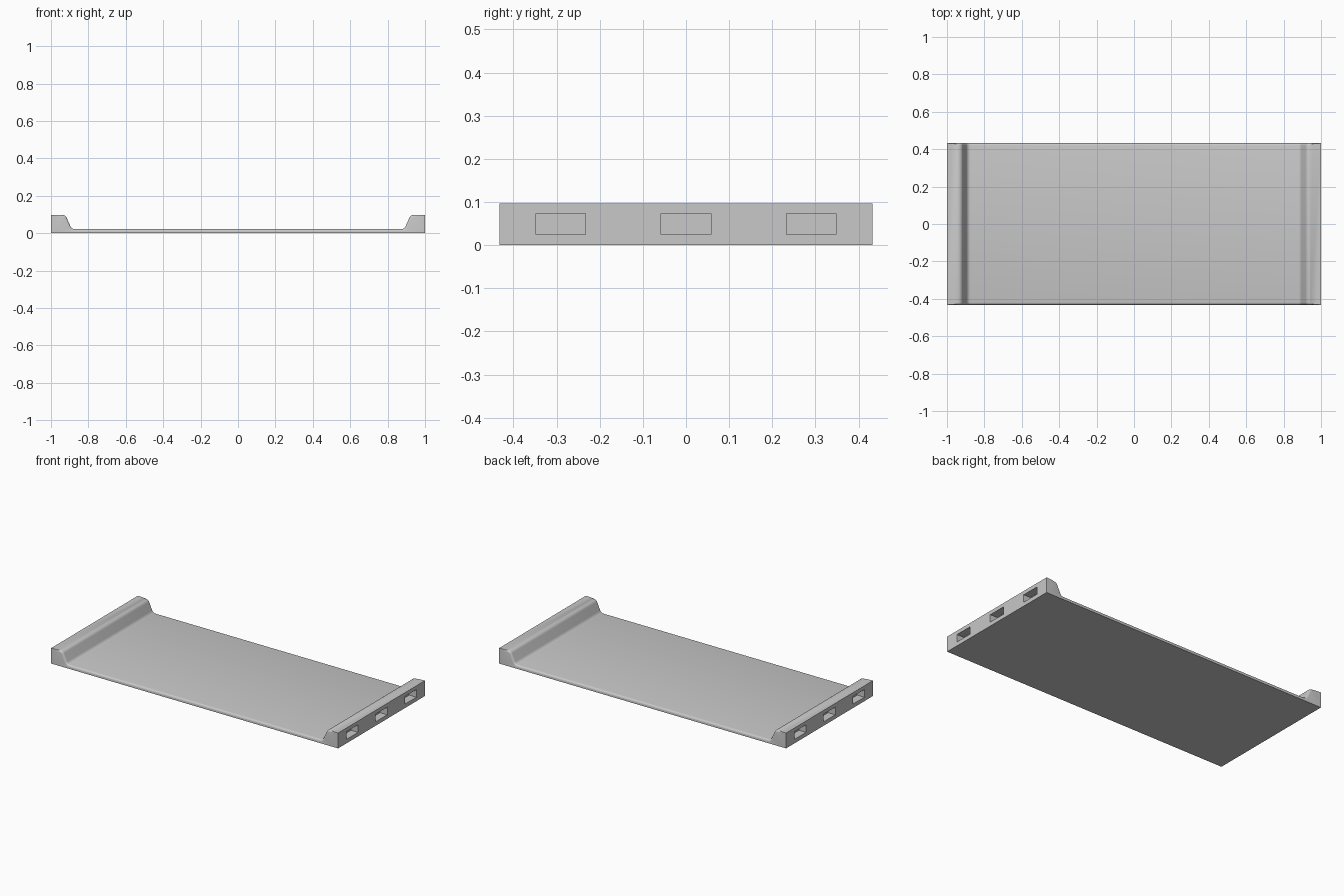
import bpy, bmesh, math
from mathutils import Vector

cube = bpy.data.objects.get("Cube")
if cube:
    bpy.data.objects.remove(cube, do_unlink=True)

HALF_Y = 0.432
TOP = 0.097
FLOOR = 0.022
EDGE_ROUND = 0.012
POCKET_DEPTH = 0.05

grey = bpy.data.materials.new("light grey")
grey.use_nodes = True
colour = (0.58, 0.58, 0.58, 1)
grey.diffuse_color = colour
grey.node_tree.nodes["Principled BSDF"].inputs["Base Color"].default_value = colour


def fillet(prev, corner, nxt, radius, steps=6):
    """Points of an arc that rounds one profile corner."""
    c = Vector(corner)
    a, b = (Vector(prev) - c).normalized(), (Vector(nxt) - c).normalized()
    half = a.angle(b) / 2
    centre = c + (a + b).normalized() * radius / math.sin(half)
    start = (c + a * radius / math.tan(half) - centre).normalized()
    end = (c + b * radius / math.tan(half) - centre).normalized()
    return [centre + start.slerp(end, i / steps).normalized() * radius
            for i in range(steps + 1)]


# Tray cross-section: thin floor with a sloped, rounded lip at each end
outer, crest, foot, middle = (1, TOP), (0.923, TOP), (0.889, FLOOR), (0, FLOOR)
right = [Vector((1, 0)), Vector(outer)]
right += fillet(outer, crest, foot, 0.024)
right += fillet(crest, foot, middle, 0.024)
profile = right + [Vector((-p.x, p.y)) for p in reversed(right)]

bm = bmesh.new()
face = bm.faces.new([bm.verts.new((p.x, -HALF_Y, p.y)) for p in profile])
extruded = bmesh.ops.extrude_face_region(bm, geom=[face])["geom"]
moved = [v for v in extruded if isinstance(v, bmesh.types.BMVert)]
bmesh.ops.translate(bm, verts=moved, vec=(0, 2 * HALF_Y, 0))
# Extruding an open face keeps the first cap, so the solid is already closed
bmesh.ops.recalc_face_normals(bm, faces=bm.faces)

# Round the long upper edges between the two lip crests
long_edges = [e for e in bm.edges
              if abs(e.verts[0].co.y - e.verts[1].co.y) < 0.001
              and all(abs(v.co.x) < 0.99 and v.co.z > 0.01 for v in e.verts)]
bmesh.ops.bevel(bm, geom=long_edges, offset=EDGE_ROUND, segments=4,
                profile=0.5, affect='EDGES', clamp_overlap=False)
mesh = bpy.data.meshes.new("tray")
bm.to_mesh(mesh)
bm.free()
tray = bpy.data.objects.new("tray", mesh)
bpy.context.collection.objects.link(tray)
mesh.materials.append(grey)

# Three rectangular pockets in each end face
bm = bmesh.new()
for side in (-1, 1):
    for y in (-0.29, 0, 0.29):
        box = bmesh.ops.create_cube(bm, size=1)["verts"]
        bmesh.ops.scale(bm, verts=box, vec=(2 * POCKET_DEPTH, 0.115, 0.048))
        bmesh.ops.translate(bm, verts=box, vec=(side, y, 0.049))
cut_mesh = bpy.data.meshes.new("pocket_cutter")
bm.to_mesh(cut_mesh)
bm.free()
cut_mesh.materials.append(grey)
cutter = bpy.data.objects.new("pocket_cutter", cut_mesh)
cutter.hide_render = True
bpy.context.collection.objects.link(cutter)

bpy.ops.object.select_all(action='DESELECT')
bpy.context.view_layer.objects.active = tray
tray.select_set(True)
cut = tray.modifiers.new("pockets", 'BOOLEAN')
cut.operation = 'DIFFERENCE'
cut.solver = 'EXACT'
cut.object = cutter
bpy.ops.object.modifier_apply(modifier=cut.name)
bpy.data.objects.remove(cutter, do_unlink=True)
bpy.ops.object.shade_smooth_by_angle(angle=math.radians(30))
